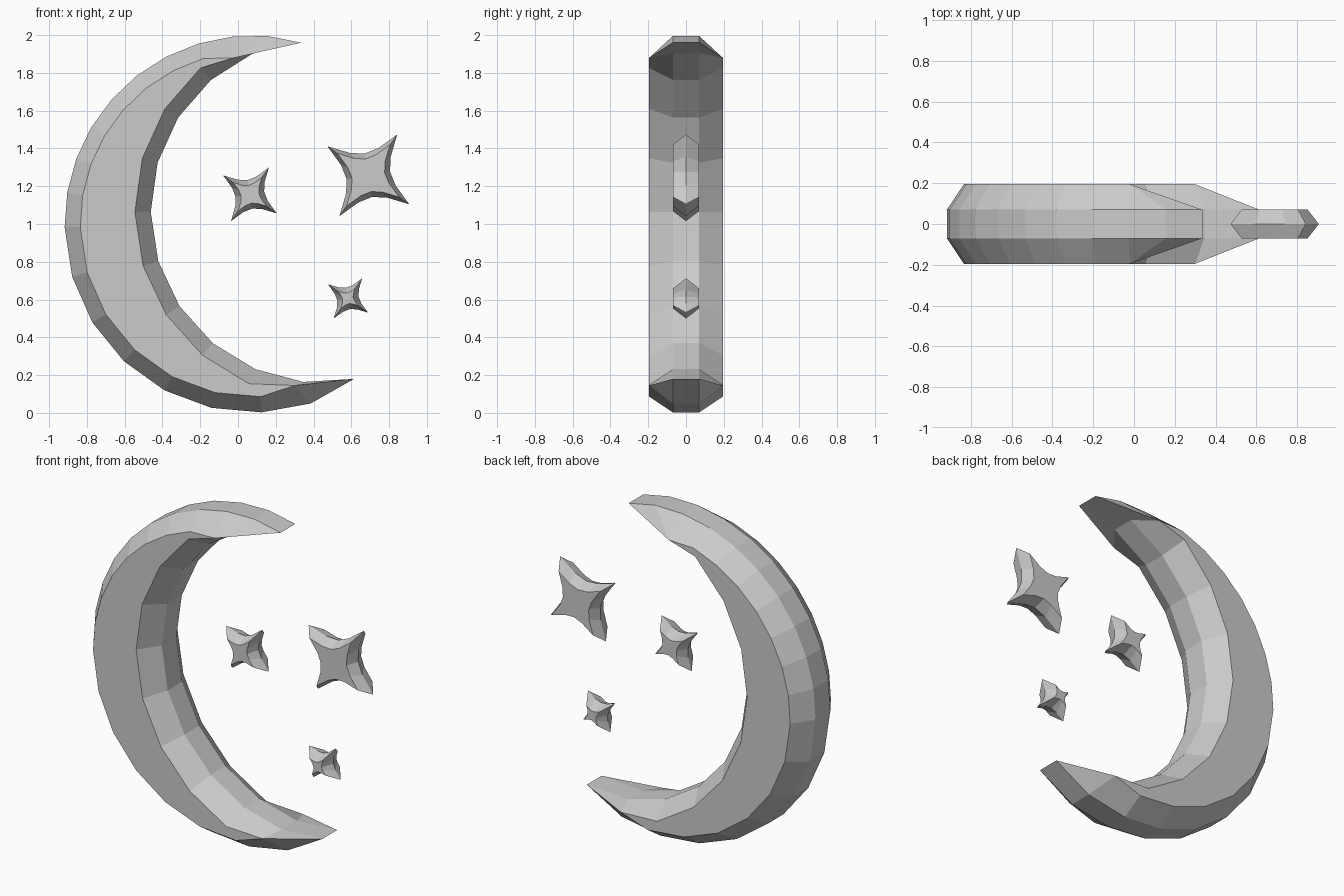
import bpy, bmesh
from math import cos, sin, radians

old = bpy.data.objects.get("Cube")
if old:
    bpy.data.objects.remove(old)

grey = bpy.data.materials.new("light_grey")
grey.use_nodes = True
grey.diffuse_color = (0.6, 0.6, 0.6, 1)
grey.node_tree.nodes["Principled BSDF"].inputs["Base Color"].default_value = (0.6, 0.6, 0.6, 1)

RIM = 0.07    # half depth of the moon rim and of the stars
FACE = 0.195  # half depth of the moon faces


def polar(centre, radius, angle):
    a = radians(angle)
    return centre[0] + radius * cos(a), centre[1] + radius * sin(a)


def spread(start, end, count):
    return [start + (end - start) * i / count for i in range(count + 1)]


def finish(name, bm):
    bmesh.ops.remove_doubles(bm, verts=bm.verts, dist=0.0005)
    bmesh.ops.recalc_face_normals(bm, faces=bm.faces)
    mesh = bpy.data.meshes.new(name)
    bm.to_mesh(mesh)
    bm.free()
    mesh.materials.append(grey)
    obj = bpy.data.objects.new(name, mesh)
    bpy.context.collection.objects.link(obj)


def add_verts(bm, points, y):
    return [bm.verts.new((x, y, z)) for x, z in points]


def strip(bm, a, b):
    for i in range(len(a) - 1):
        bm.faces.new((a[i], a[i + 1], b[i + 1], b[i]))


# Crescent: two arcs sharing both tips, with a smaller flat face each side
TOP_TIP, LOW_TIP = (0.335, 1.96), (0.615, 0.18)
FACE_TOP, FACE_LOW = (-0.02, 1.88), (0.3, 0.145)


def edge_pair(centre, rim_r, face_r, angles, first, last):
    """Rim points and the matching face points of one arc."""
    rim = [polar(centre, rim_r, a) for a in angles]
    rim[0], rim[-1] = TOP_TIP, LOW_TIP
    face = [FACE_TOP if a < first else FACE_LOW if a > last
            else polar(centre, face_r, a) for a in angles]
    return rim, face


outer = edge_pair((0.08, 1.0), 0.998, 0.915,
                  spread(75, 181, 10) + spread(181, 303, 8)[1:], 98, 280)
inner = edge_pair((0.45, 1.07), 0.912, 0.996, spread(97.4, 280, 11), 122, 250)

bm = bmesh.new()
for rim, face in (outer, inner):
    front = add_verts(bm, rim, -RIM)
    back = add_verts(bm, rim, RIM)
    strip(bm, front, back)
    strip(bm, front, add_verts(bm, face, -FACE))
    strip(bm, back, add_verts(bm, face, FACE))
for y in (-FACE, FACE):
    loop = list(dict.fromkeys(outer[1] + inner[1][::-1]))
    bm.faces.new(add_verts(bm, loop, y))
bmesh.ops.dissolve_degenerate(bm, dist=0.0005, edges=bm.edges)
finish("crescent_moon", bm)


# Stars: concave outline at mid depth, bevelled in to smaller flat faces
def star(name, centre, radius):
    bm = bmesh.new()
    outline = []
    for arm in range(4):
        for offset, scale in ((0, 1), (15, 0.58), (45, 0.44), (75, 0.58)):
            outline.append((radius * scale, 54.7 + arm * 90 + offset))
    shrink = 1 - 0.066 / radius
    ridge = add_verts(bm, [polar(centre, r, a) for r, a in outline], 0)
    for y in (-RIM, RIM):
        flat = add_verts(bm, [polar(centre, r * shrink, a) for r, a in outline], y)
        strip(bm, ridge + ridge[:1], flat + flat[:1])
        bm.faces.new(flat)
    finish(name, bm)


star("large_star", (0.69, 1.258), 0.265)
star("middle_star", (0.063, 1.157), 0.174)
star("small_star", (0.582, 0.606), 0.13)
